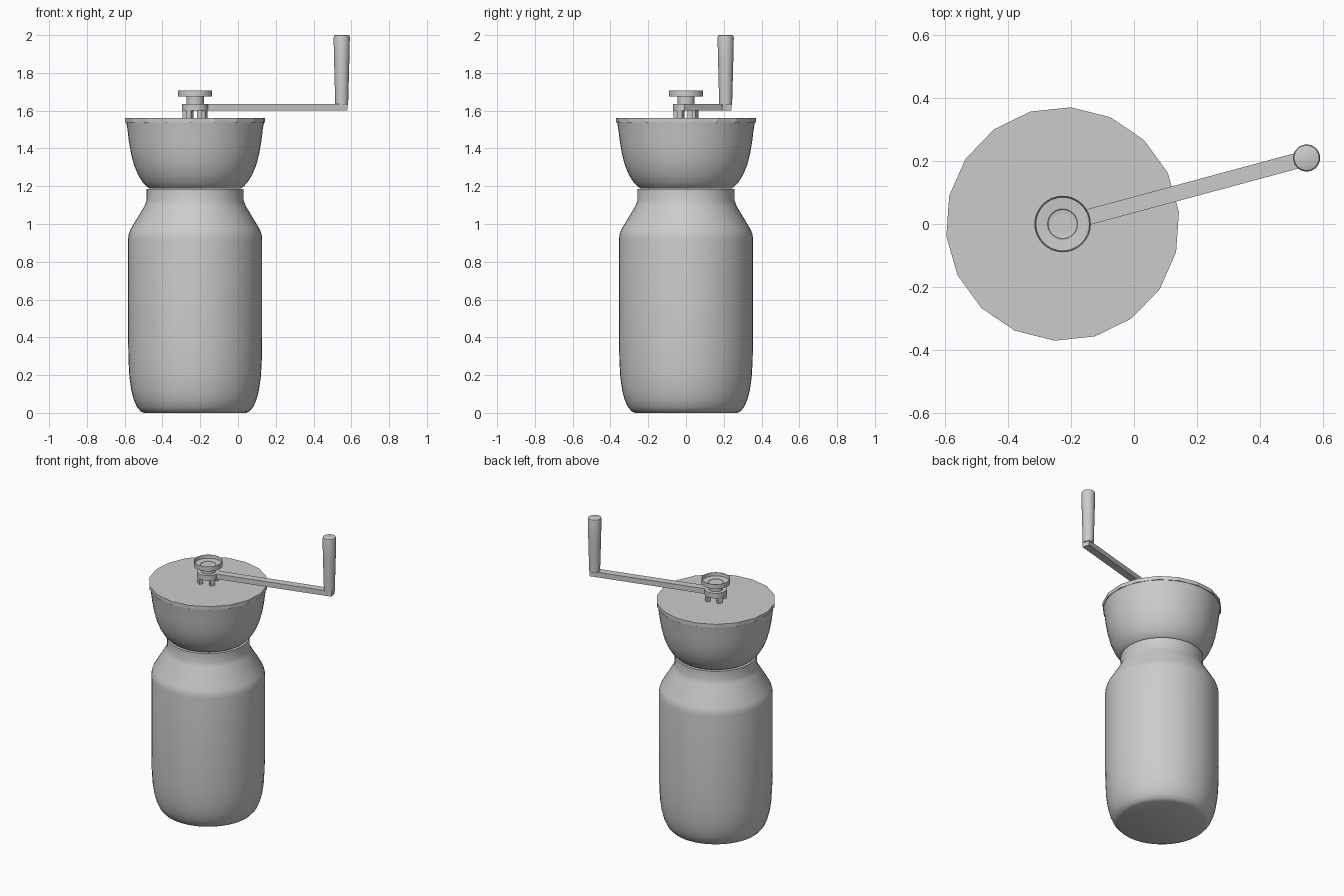
import bpy, bmesh, math

if "Cube" in bpy.data.objects:
    bpy.data.objects.remove(bpy.data.objects["Cube"])

CX = -0.227                       # axis of the grinder body
ARM = math.radians(15.1)          # direction of the crank arm


def lathe(name, profile, segs, x=CX, y=0.0, turn=0.0, smooth=True, closed=False):
    """Spin a (radius, z) profile round a vertical axis."""
    bm = bmesh.new()
    rings = []
    for r, z in profile:
        if r < 1e-6:
            rings.append([bm.verts.new((x, y, z))])
        else:
            rings.append([bm.verts.new((x + r * math.cos(turn + 2 * math.pi * i / segs),
                                        y + r * math.sin(turn + 2 * math.pi * i / segs), z))
                          for i in range(segs)])
    pairs = list(zip(rings, rings[1:]))
    if closed:
        pairs.append((rings[-1], rings[0]))
    for a, b in pairs:
        for i in range(segs):
            j = (i + 1) % segs
            quad = [a[i % len(a)], a[j % len(a)], b[j % len(b)], b[i % len(b)]]
            bm.faces.new(list(dict.fromkeys(quad)))
    bmesh.ops.recalc_face_normals(bm, faces=bm.faces)
    return finish(name, bm, smooth)


def finish(name, bm, smooth):
    mesh = bpy.data.meshes.new(name)
    bm.to_mesh(mesh)
    bm.free()
    ob = bpy.data.objects.new(name, mesh)
    bpy.context.collection.objects.link(ob)
    if smooth:
        bpy.ops.object.select_all(action='DESELECT')
        ob.select_set(True)
        bpy.context.view_layer.objects.active = ob
        bpy.ops.object.shade_smooth_by_angle(angle=math.radians(30))
    return ob


def block(bm, dist, angle, size, z0, z1):
    """Add a box at a distance from the axis, turned to face along angle."""
    new = bmesh.ops.create_cube(bm, size=1)['verts']
    c, s = math.cos(angle), math.sin(angle)
    for v in new:
        u, w = dist + v.co.x * size[0], v.co.y * size[1]
        v.co = (CX + u * c - w * s, u * s + w * c, z0 + (v.co.z + 0.5) * (z1 - z0))


# Jar with rounded foot, sloped shoulder and neck
lathe("jar", [(0, 0), (0.27, 0), (0.288, 0.008), (0.307, 0.03), (0.325, 0.07),
              (0.338, 0.12), (0.348, 0.19), (0.353, 0.28), (0.355, 0.40), (0.355, 0.92),
              (0.352, 0.945), (0.343, 0.97), (0.268, 1.095), (0.257, 1.125),
              (0.257, 1.185), (0, 1.185)], 48)

# Bean hopper bowl
lathe("hopper_bowl", [(0, 1.187), (0.24, 1.187), (0.255, 1.197), (0.277, 1.22),
                      (0.302, 1.26), (0.323, 1.31), (0.339, 1.37), (0.351, 1.44),
                      (0.358, 1.50), (0.365, 1.54), (0, 1.55)], 48)

# Flat 18-sided lid
lathe("lid", [(0, 1.537), (0.372, 1.537), (0.372, 1.562), (0, 1.562)], 18,
      turn=math.radians(6), smooth=False)

# Small feet under the hub
bm = bmesh.new()
for k in range(4):
    block(bm, 0.056, ARM + math.pi / 4 + k * math.pi / 2, (0.024, 0.03), 1.56, 1.605)
finish("hub_feet", bm, False)

# Hub, stem and dished knob
lathe("hub", [(0.03, 1.60), (0.07, 1.60), (0.07, 1.635), (0.03, 1.635)], 32, closed=True)
lathe("knob_stem", [(0, 1.61), (0.046, 1.61), (0.046, 1.678), (0, 1.67)], 32)
lathe("knob", [(0, 1.674), (0.09, 1.674), (0.09, 1.706), (0.087, 1.706),
               (0.085, 1.683), (0.048, 1.680), (0.044, 1.676), (0, 1.676)], 32)

# Crank arm
bm = bmesh.new()
block(bm, 0.445, ARM, (0.768, 0.05), 1.60, 1.635)
finish("crank_arm", bm, False)

# Tapered upright grip
lathe("crank_grip", [(0, 1.63), (0.034, 1.63), (0.036, 1.70), (0.040, 1.85),
                     (0.043, 1.985), (0.040, 1.997), (0.034, 2.0), (0, 2.0)], 28,
      x=0.549, y=0.21)
